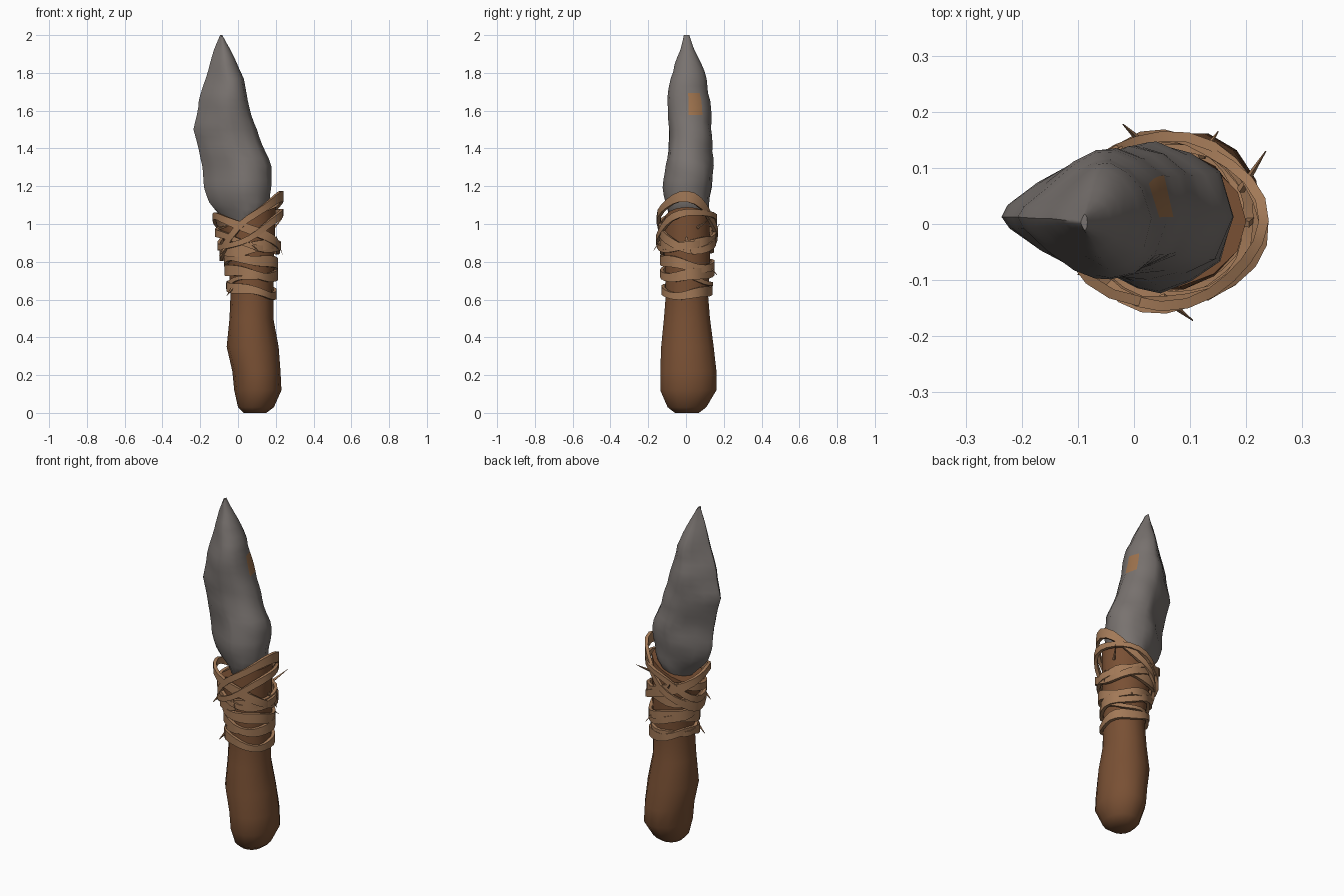
import bpy, bmesh, math
from mathutils import Vector, noise

if "Cube" in bpy.data.objects:
    bpy.data.objects.remove(bpy.data.objects["Cube"])


def material(name, rgb):
    m = bpy.data.materials.new(name)
    m.use_nodes = True
    m.diffuse_color = (*rgb, 1)
    m.node_tree.nodes["Principled BSDF"].inputs["Base Color"].default_value = (*rgb, 1)
    return m


wood = material("brown wood", (0.19, 0.08, 0.034))
stone = material("grey stone", (0.19, 0.17, 0.16))
fibre = material("tan fibre", (0.36, 0.19, 0.095))
stain = material("ochre stain", (0.34, 0.17, 0.075))


def finish(name, bm, mats, angle):
    bmesh.ops.recalc_face_normals(bm, faces=bm.faces)
    mesh = bpy.data.meshes.new(name)
    bm.to_mesh(mesh)
    bm.free()
    ob = bpy.data.objects.new(name, mesh)
    bpy.context.collection.objects.link(ob)
    for m in mats:
        mesh.materials.append(m)
    bpy.ops.object.select_all(action="DESELECT")
    bpy.context.view_layer.objects.active = ob
    ob.select_set(True)
    bpy.ops.object.shade_smooth_by_angle(angle=math.radians(angle))
    return ob


def bridge(bm, rings, closed=False):
    """Join rings of vertices with quads; cap the ends unless closed."""
    n = len(rings[0])
    pairs = list(zip(rings, rings[1:])) + ([(rings[-1], rings[0])] if closed else [])
    for a, b in pairs:
        for i in range(n):
            j = (i + 1) % n
            bm.faces.new((a[i], a[j], b[j], b[i]))
    if not closed:
        bm.faces.new(rings[0])
        bm.faces.new(rings[-1])


def at_height(rows, z):
    """Interpolated x and y limits of a profile at a height."""
    z = min(max(z, rows[0][0]), rows[-1][0])
    for a, b in zip(rows, rows[1:]):
        if z <= b[0]:
            f = (z - a[0]) / (b[0] - a[0])
            return [p + (q - p) * f for p, q in zip(a[1:], b[1:])]


# Profiles: height, x min, x max, y min, y max
handle_rows = [
    (0, .03, .15, -.06, .07), (.03, 0, .19, -.10, .11), (.12, -.02, .23, -.14, .165),
    (.22, -.03, .225, -.14, .165), (.35, -.06, .215, -.135, .15), (.5, -.045, .187, -.12, .13),
    (.62, -.04, .187, -.11, .12), (.8, -.05, .19, -.115, .13), (.92, -.08, .195, -.12, .13),
    (1.03, -.105, .2, -.115, .125)]
blade_rows = [
    (1.0, -.05, .06, -.07, .09), (1.04, -.09, .13, -.1, .125), (1.1, -.15, .17, -.115, .14),
    (1.2, -.19, .185, -.12, .145), (1.3, -.19, .18, -.12, .145), (1.4, -.215, .135, -.115, .145),
    (1.5, -.24, .11, -.115, .14), (1.58, -.22, .078, -.115, .14), (1.65, -.21, .06, -.11, .135),
    (1.77, -.175, .035, -.09, .11), (1.84, -.155, 0, -.07, .09), (1.92, -.13, -.04, -.03, .045),
    (2.0, -.095, -.083, -.012, .018)]

# Wooden handle with a slanted top
bm = bmesh.new()
rings = []
for z, x0, x1, y0, y1 in handle_rows:
    ring = []
    for i in range(14):
        t = math.tau * i / 14
        x = (x0 + x1) / 2 + (x1 - x0) / 2 * math.cos(t)
        y = (y0 + y1) / 2 + (y1 - y0) / 2 * math.sin(t)
        tilt = .4 * (x - .05) if z > 1 else 0
        ring.append(bm.verts.new((x, y, z + tilt)))
    rings.append(ring)
bridge(bm, rings)
finish("handle", bm, [wood], 50)

# Stone blade: wedge section, thin edge on -x, chipped surface
half = [(.04, .17), (.2, .46), (.38, .77), (.52, .96), (.63, 1), (.78, .87), (.92, .6)]
section = [(0, 0)] + half + [(1, 0)] + [(u, -v) for u, v in reversed(half)]
bm = bmesh.new()
rings = []
steps = 26
for k in range(steps + 1):
    z = 1 + k / steps
    x0, x1, y0, y1 = at_height(blade_rows, z)
    cx, cy = (x0 + x1) / 2, (y0 + y1) / 2
    ring = []
    for u, v in section:
        p = Vector((x0 + (x1 - x0) * u, cy + (y1 - y0) / 2 * v, z))
        chip = 1 + .3 * (.32 - noise.voronoi(p * 6)[0][0])
        ring.append(bm.verts.new((cx + (p.x - cx) * (1 + (chip - 1) * .4),
                                  cy + (p.y - cy) * chip, z)))
    rings.append(ring)
bridge(bm, rings)
bm.normal_update()
# Ochre stain on the blunt back of the blade
for f in bm.faces:
    c = f.calc_center_median()
    if 1.58 < c.z < 1.69 and 0 < c.y < .08 and c.x > 0:
        f.material_index = 1
finish("blade", bm, [stone, stain], 45)


# Fibre bands wound round the handle
def band(name, z, rise_x, rise_y, width, gap, phase):
    bm = bmesh.new()
    rings = []
    n = 24
    for i in range(n):
        t = math.tau * i / n
        h = z + rise_x * math.cos(t) + rise_y * math.sin(t) + .008 * math.sin(3 * t + phase)
        x0, x1, y0, y1 = at_height(handle_rows, h)
        out = Vector((math.cos(t), math.sin(t), 0))
        base = Vector(((x0 + x1) / 2 + (x1 - x0) / 2 * out.x,
                       (y0 + y1) / 2 + (y1 - y0) / 2 * out.y, h))
        w = width * (.5 + .1 * math.sin(2 * t + phase))
        g = gap + .005 * math.sin(4 * t + phase)
        rings.append([bm.verts.new(base + out * (g + o) + Vector((0, 0, s * w)))
                      for o, s in ((-.012, -1), (.006, -1), (.006, 1), (-.012, 1))])
    bridge(bm, rings, closed=True)
    finish(name, bm, [fibre], 40)


bands = [
    (.65, -.025, .005, .045, .012, 0), (.70, .02, -.02, .025, .01, 2),
    (.745, -.02, .01, .05, .014, 1), (.795, -.015, -.02, .05, .016, 3),
    (.88, .02, .01, .05, .018, 5), (.92, -.04, .03, .035, .024, 2),
    (.95, -.08, -.03, .045, .027, 4), (.99, .15, -.03, .05, .03, 1),
    (.97, .09, .04, .035, .033, 3)]
for i, b in enumerate(bands):
    band(f"fibre_band_{i + 1}", *b)

# Frayed fibre ends
strands = [
    ((.19, .06, .98), (.235, .13, 1.03)), ((.2, .0, .93), (.235, .03, .84)),
    ((.02, .14, .95), (-.02, .178, 1.0)), ((.05, -.13, .92), (.105, -.172, .86)),
    ((-.03, -.08, .66), (-.06, -.09, .62)), ((.12, .12, .78), (.15, .165, .73)),
    ((-.07, -.08, .87), (-.1, -.09, .83))]
for i, (a, b) in enumerate(strands):
    a, b = Vector(a), Vector(b)
    d = b - a
    bm = bmesh.new()
    bmesh.ops.create_cone(bm, cap_ends=True, segments=4, radius1=.008, radius2=.001, depth=d.length)
    bm.transform(d.to_track_quat("Z", "Y").to_matrix().to_4x4())
    bmesh.ops.translate(bm, verts=bm.verts, vec=(a + b) / 2)
    finish(f"frayed_end_{i + 1}", bm, [fibre], 30)
